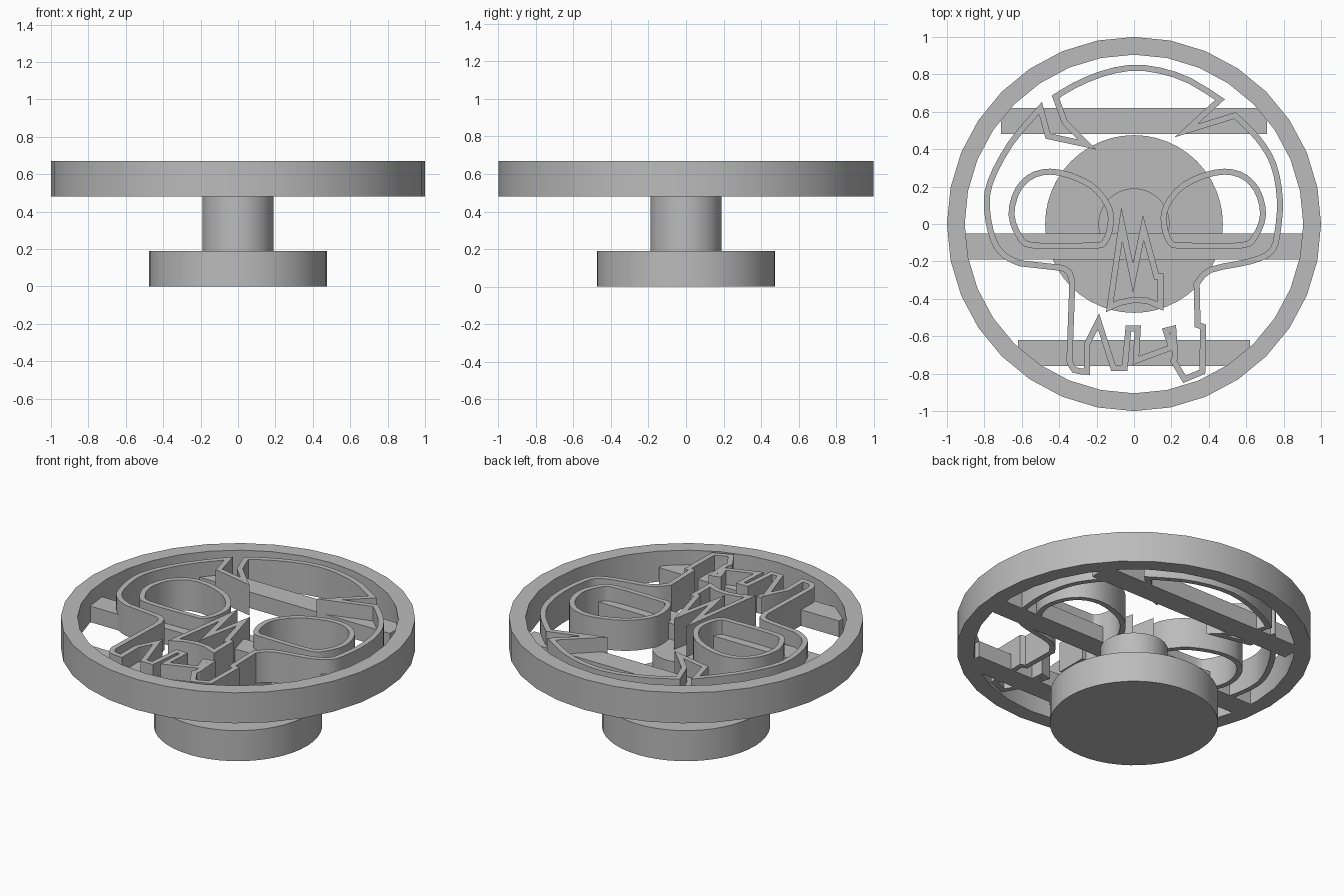
import bpy
import bmesh
import math
from mathutils import Vector

old = bpy.data.objects.get("Cube")
if old:
    bpy.data.objects.remove(old, do_unlink=True)

# Single plain grey material
grey = bpy.data.materials.new("plain_grey")
grey.use_nodes = True
colour = (0.5, 0.5, 0.5, 1)
grey.diffuse_color = colour
grey.node_tree.nodes["Principled BSDF"].inputs["Base Color"].default_value = colour

BOTTOM, TOP = 0.48, 0.67
WALL = 0.032


def finish(name, bm):
    """Turn a bmesh into a shaded object with outward normals."""
    bmesh.ops.recalc_face_normals(bm, faces=bm.faces)
    mesh = bpy.data.meshes.new(name)
    bm.to_mesh(mesh)
    bm.free()
    mesh.materials.append(grey)
    obj = bpy.data.objects.new(name, mesh)
    bpy.context.collection.objects.link(obj)
    bpy.ops.object.select_all(action="DESELECT")
    obj.select_set(True)
    bpy.context.view_layer.objects.active = obj
    bpy.ops.object.shade_smooth_by_angle(angle=math.radians(30))
    return obj


def band(name, inner, outer, low, high):
    """Closed upright wall between two matching outlines."""
    bm = bmesh.new()
    loops = [[bm.verts.new((p[0], p[1], z)) for p in line]
             for line, z in ((inner, low), (outer, low), (outer, high), (inner, high))]
    count = len(inner)
    for a, b in zip(loops, loops[1:] + loops[:1]):
        for i in range(count):
            j = (i + 1) % count
            bm.faces.new((a[i], a[j], b[j], b[i]))
    return finish(name, bm)


def wall(name, path):
    """Thin closed wall that follows a centre line, with mitred corners."""
    pts = [Vector(p) for p in path]
    sides = ([], [])
    for i, p in enumerate(pts):
        before = (p - pts[i - 1]).normalized()
        after = (pts[(i + 1) % len(pts)] - p).normalized()
        n0 = Vector((-before.y, before.x))
        n1 = Vector((-after.y, after.x))
        shift = (n0 + n1) / max(1 + n0.dot(n1), 0.06) * WALL / 2
        sides[0].append(p + shift)
        sides[1].append(p - shift)
    return band(name, *sides, BOTTOM, TOP)


def smooth(points, closed=False, steps=3):
    """Round a few points into a flowing line."""
    pts = [Vector(p) for p in points]
    pts = [pts[-1]] + pts + pts[:2] if closed else pts[:1] + pts + pts[-1:]
    line = []
    for a, b, c, d in zip(pts, pts[1:], pts[2:], pts[3:]):
        for k in range(steps):
            t = k / steps
            line.append(b + (c - a) * t / 2 + (a * 2 - b * 5 + c * 4 - d) * t * t / 2
                        + (b * 3 - a - c * 3 + d) * t ** 3 / 2)
    return line if closed else line + [pts[-1]]


def circle(radius, sides):
    return [(radius * math.cos(math.tau * i / sides), radius * math.sin(math.tau * i / sides))
            for i in range(sides)]


def cylinder(name, radius, low, high, sides=48):
    bm = bmesh.new()
    ends = [[bm.verts.new((x, y, z)) for x, y in circle(radius, sides)] for z in (low, high)]
    for end in ends:
        bm.faces.new(end)
    for i in range(sides):
        j = (i + 1) % sides
        bm.faces.new((ends[0][i], ends[0][j], ends[1][j], ends[1][i]))
    return finish(name, bm)


def bar(name, half_length, y_low, y_high):
    bm = bmesh.new()
    bmesh.ops.create_cube(bm, size=1)
    for v in bm.verts:
        v.co.x *= half_length * 2
        v.co.y = y_low if v.co.y < 0 else y_high
        v.co.z = BOTTOM if v.co.z < 0 else BOTTOM + 0.1
    return finish(name, bm)


# Handle and outer ring
cylinder("handle_base", 0.475, 0, 0.19)
cylinder("handle_stem", 0.19, 0.19, BOTTOM)
band("outer_ring", circle(0.905, 32), circle(1, 32), BOTTOM, TOP)

# Cross bars joining the ring
bar("back_bar", 0.71, 0.48, 0.62)
bar("middle_bar", 0.9, -0.19, -0.05)
bar("front_bar", 0.62, -0.76, -0.62)

# Skull outline, run round as one closed wall
right_side = smooth([(-.5, .62), (-.66, .43), (-.77, .22), (-.785, .07),
                     (-.75, -.09), (-.69, -.17), (-.61, -.21)])
right_jaw = smooth([(-.385, -.235), (-.345, -.26), (-.33, -.32)], steps=2) + \
    smooth([(-.345, -.73), (-.32, -.78), (-.25, -.79)], steps=2)
teeth = [(-.25, -.64), (-.19, -.52), (-.11, -.77), (-.05, -.77), (-.03, -.56),
         (.02, -.56), (.01, -.73), (.2, -.66), (.17, -.57), (.21, -.56),
         (.22, -.71), (.21, -.73), (.27, -.83), (.365, -.79), (.37, -.55), (.34, -.54)]
left_side = smooth([(.335, -.32), (.41, -.245), (.62, -.2), (.73, -.15), (.765, -.06),
                    (.78, .13), (.745, .32), (.66, .46), (.54, .58)])
crown = smooth([(.46, .665), (.3, .765), (.14, .82), (-.02, .835),
                (-.18, .8), (-.32, .74), (-.42, .68)], steps=2)
left_crack = [(.28, .5)]
right_crack = [(-.37, .545), (-.25, .425), (-.46, .47)]
wall("skull_outline", right_side + right_jaw + teeth + left_side
     + left_crack + crown + right_crack)

# Eye sockets, mirrored with a slight offset
eye = smooth([(.655, .05), (.62, .185), (.53, .265), (.4, .275), (.235, .21), (.14, .1),
              (.125, 0), (.16, -.1), (.235, -.115), (.535, -.115), (.61, -.07)], closed=True)
wall("right_eye_socket", [(-p.x, p.y) for p in eye])
wall("left_eye_socket", [(p.x + 0.035, p.y) for p in eye])

# Nose with two peaks
wall("nose", [(-.13, -.445), (-.065, .0), (-.005, -.29), (.05, -.02), (.12, -.28),
              (.142, -.28), (.142, -.44), (.07, -.41), (0, -.405), (-.075, -.42)])
